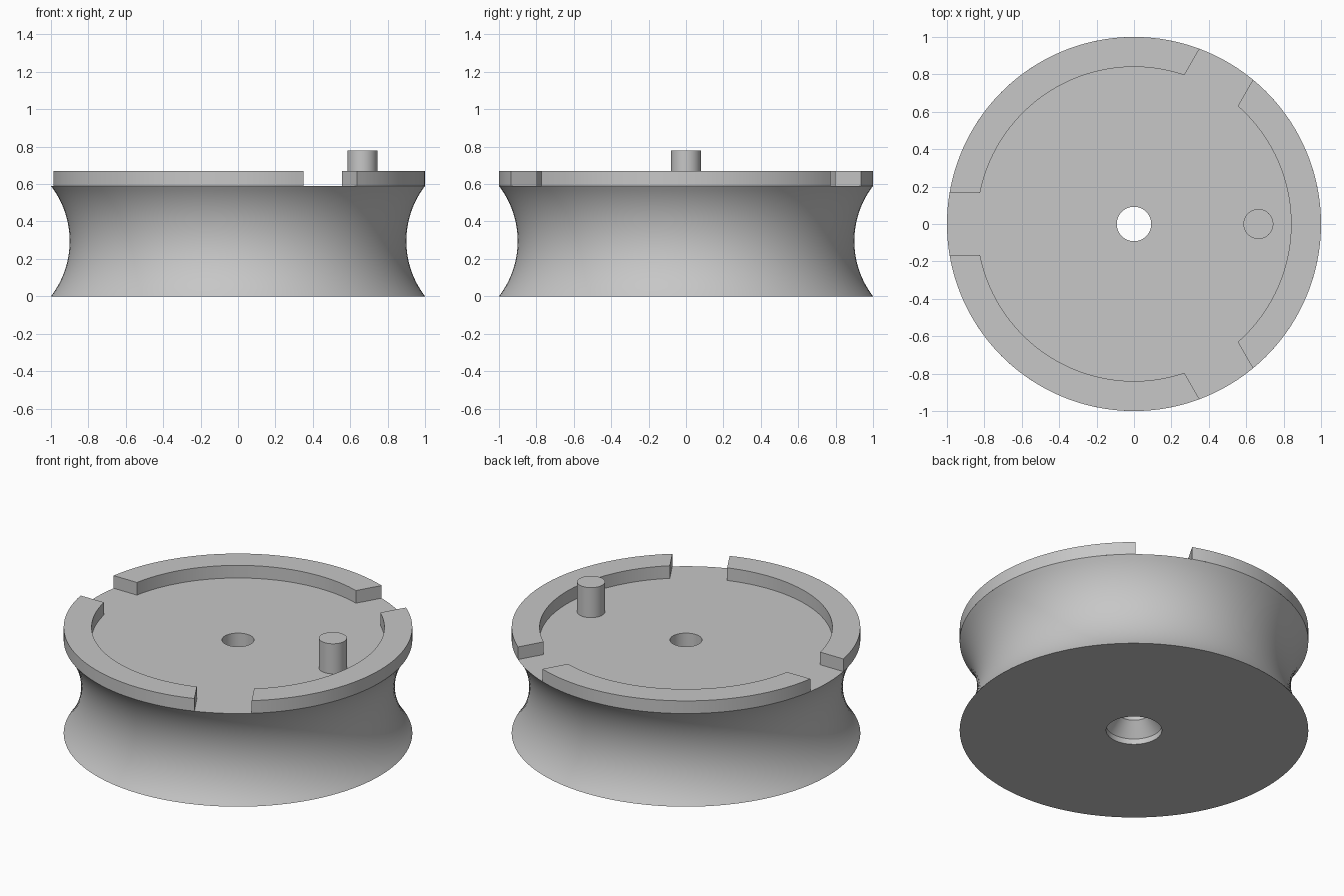
import bpy, bmesh, math

if "Cube" in bpy.data.objects:
    bpy.data.objects.remove(bpy.data.objects["Cube"])

R, INNER, FLOOR, TOP = 1.0, 0.84, 0.59, 0.67
SLOT_HALF = 0.165
SEG = 128

grey = bpy.data.materials.new("plain grey")
grey.diffuse_color = (0.57, 0.57, 0.57, 1)
grey.use_nodes = True
grey.node_tree.nodes["Principled BSDF"].inputs["Base Color"].default_value = grey.diffuse_color


def finish(bm, name):
    bmesh.ops.recalc_face_normals(bm, faces=bm.faces)
    mesh = bpy.data.meshes.new(name)
    bm.to_mesh(mesh)
    bm.free()
    mesh.materials.append(grey)
    obj = bpy.data.objects.new(name, mesh)
    bpy.context.collection.objects.link(obj)
    bpy.ops.object.select_all(action='DESELECT')
    obj.select_set(True)
    bpy.context.view_layer.objects.active = obj
    bpy.ops.object.shade_smooth_by_angle(angle=math.radians(30))
    return obj


def lathe(name, profile, segments, closed=True, x=0.0):
    """Revolve (radius, z) points around the vertical axis."""
    bm = bmesh.new()
    rings = []
    for i in range(segments):
        a = 2 * math.pi * i / segments
        rings.append([bm.verts.new((x + r * math.cos(a), r * math.sin(a), z)) for r, z in profile])
    n = len(profile)
    for i in range(segments):
        p, q = rings[i], rings[(i + 1) % segments]
        for k in range(n if closed else n - 1):
            m = (k + 1) % n
            bm.faces.new((p[k], q[k], q[m], p[m]))
    if not closed:
        bm.faces.new([ring[-1] for ring in rings])
    return finish(bm, name)


# Waisted body: circular-arc side, through bore and countersunk recess below
half, sag = FLOOR / 2, 0.10
arc_r = (half ** 2 + sag ** 2) / (2 * sag)
arc_x = R - sag + arc_r
side = []
for i in range(25):
    z = FLOOR * i / 24
    side.append((arc_x - math.sqrt(arc_r ** 2 - (z - half) ** 2), z))
bore = [(0.092, FLOOR), (0.092, 0.12), (0.16, 0.035), (0.16, 0.0)]
lathe("waisted_body", side + bore, SEG)

# Raised rim: three arcs separated by parallel-sided slots
bm = bmesh.new()
out_a, in_a = math.asin(SLOT_HALF / R), math.asin(SLOT_HALF / INNER)
steps = 40
for start_deg in (-60, 60, 180):
    start, span = math.radians(start_deg), math.radians(120)
    rows = []
    for i in range(steps + 1):
        t = i / steps
        ao = start + out_a + (span - 2 * out_a) * t
        ai = start + in_a + (span - 2 * in_a) * t
        rows.append([bm.verts.new((r * math.cos(a), r * math.sin(a), z))
                     for r, a, z in ((R, ao, FLOOR), (R, ao, TOP), (INNER, ai, TOP), (INNER, ai, FLOOR))])
    for p, q in zip(rows, rows[1:]):
        for k in range(3):
            bm.faces.new((p[k], q[k], q[k + 1], p[k + 1]))
    bm.faces.new(rows[0])
    bm.faces.new(rows[-1])
finish(bm, "slotted_rim")

# Off-centre drive pin
lathe("drive_pin", [(0.08, FLOOR), (0.08, 0.78)], 48, closed=False, x=0.665)
